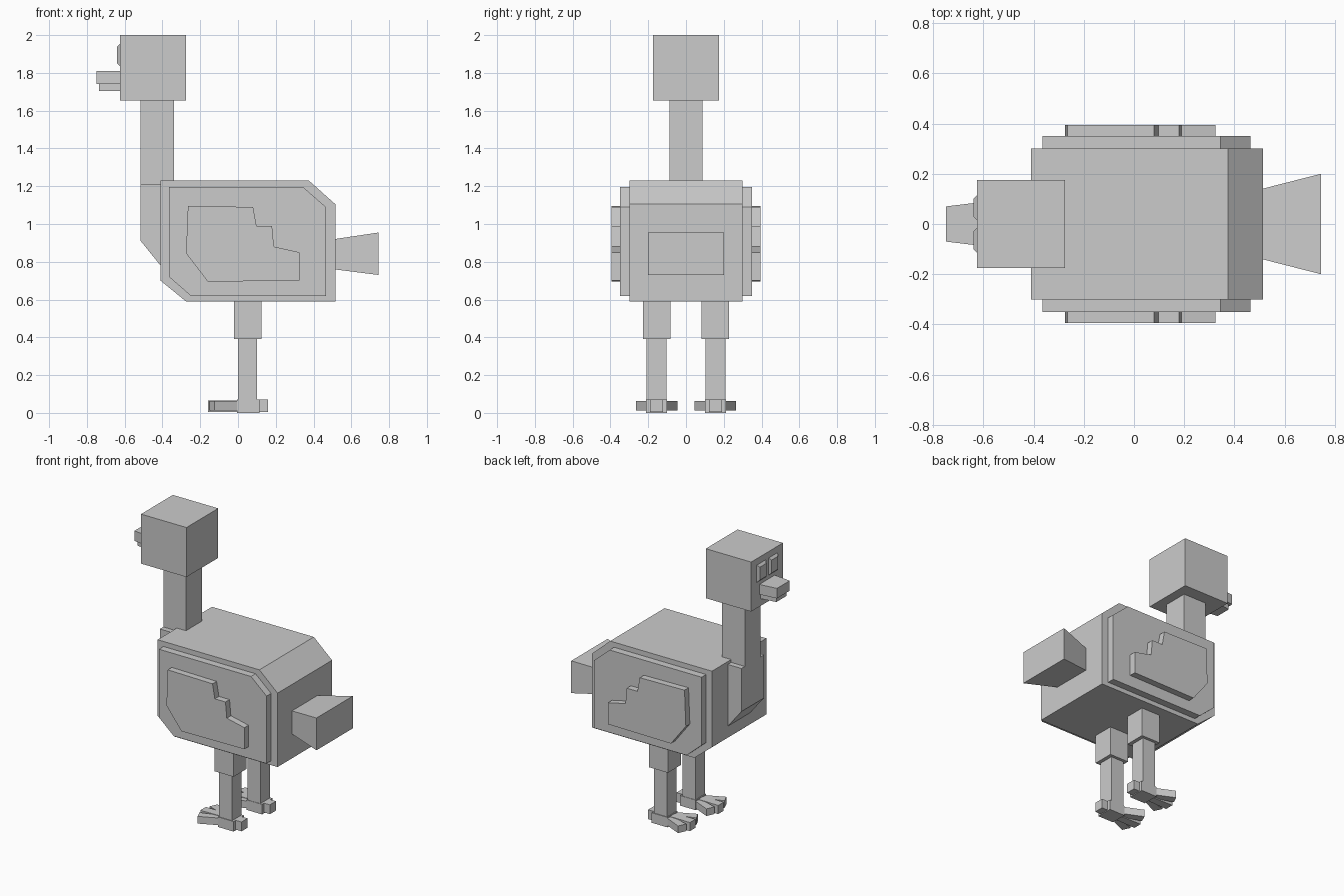
import bpy, bmesh

cube = bpy.data.objects.get("Cube")
if cube:
    bpy.data.objects.remove(cube, do_unlink=True)

grey = bpy.data.materials.new("plain grey")
grey.use_nodes = True
GREY = (0.6, 0.6, 0.6, 1)
grey.diffuse_color = GREY
grey.node_tree.nodes["Principled BSDF"].inputs["Base Color"].default_value = GREY


def loft(name, start, end):
    """Solid between two matching outlines."""
    bm = bmesh.new()
    a = [bm.verts.new(p) for p in start]
    b = [bm.verts.new(p) for p in end]
    bm.faces.new(a)
    bm.faces.new(b[::-1])
    for i in range(len(a)):
        j = (i + 1) % len(a)
        bm.faces.new((a[j], a[i], b[i], b[j]))
    bmesh.ops.recalc_face_normals(bm, faces=bm.faces)
    mesh = bpy.data.meshes.new(name)
    bm.to_mesh(mesh)
    bm.free()
    mesh.materials.append(grey)
    obj = bpy.data.objects.new(name, mesh)
    bpy.context.collection.objects.link(obj)
    return obj


def side_prism(name, outline, y0, y1):
    """Extrude an x-z outline across the body."""
    return loft(name, [(x, y0, z) for x, z in outline], [(x, y1, z) for x, z in outline])


def flat_prism(name, outline, z0, z1):
    """Extrude an x-y outline upward."""
    return loft(name, [(x, y, z0) for x, y in outline], [(x, y, z1) for x, y in outline])


def taper(name, x0, rect0, x1, rect1):
    """Block along x between two rectangles given as (y0, y1, z0, z1)."""
    def ring(x, r):
        return [(x, r[0], r[2]), (x, r[1], r[2]), (x, r[1], r[3]), (x, r[0], r[3])]
    return loft(name, ring(x0, rect0), ring(x1, rect1))


def box(name, x0, x1, y0, y1, z0, z1):
    return taper(name, x0, (y0, y1, z0, z1), x1, (y0, y1, z0, z1))


# Torso, neck, head and tail
side_prism("body", [(-.41, 1.23), (.375, 1.23), (.515, 1.105), (.515, .59),
                    (-.275, .59), (-.41, .70)], -.3, .3)
side_prism("chest", [(-.515, 1.21), (-.38, 1.21), (-.38, .78), (-.41, .78),
                     (-.515, .91)], -.125, .125)
box("neck", -.515, -.34, -.0875, .0875, 1.2, 1.66)
box("head", -.625, -.275, -.175, .175, 1.655, 2)
taper("upper_beak", -.625, (-.085, .085, 1.74, 1.81), -.75, (-.07, .07, 1.74, 1.81))
taper("lower_beak", -.625, (-.07, .07, 1.705, 1.74), -.735, (-.055, .055, 1.705, 1.74))
taper("tail", .51, (-.14, .14, .76, .92), .745, (-.2, .2, .73, .955))

panel = [(-.365, 1.195), (.345, 1.195), (.465, 1.09), (.465, .62), (-.25, .62), (-.365, .72)]
wing = [(-.265, 1.095), (.08, 1.09), (.098, .99), (.18, .99), (.19, .88),
        (.325, .85), (.325, .70), (-.16, .695), (-.275, .845)]

# Paired parts
for side, s in (("left", -1), ("right", 1)):
    side_prism(side + "_flank", panel, s * .29, s * .35)
    side_prism(side + "_wing", wing, s * .34, s * .395)
    taper(side + "_eye", -.625, (s * .015, s * .115, 1.835, 1.955),
          -.64, (s * .03, s * .1, 1.85, 1.94))

    # Leg and foot
    box(side + "_thigh", -.02, .125, s * .083, s * .228, .39, .6)
    box(side + "_shin", 0, .1, s * .103, s * .208, .05, .4)
    box(side + "_ankle", -.005, .115, s * .1, s * .213, 0, .07)
    box(side + "_back_toe", .11, .16, s * .123, s * .19, .005, .07)
    flat_prism(side + "_middle_toe", [(0, s * .13), (-.16, s * .125), (-.16, s * .187),
                                      (0, s * .183)], .005, .065)
    for part, d in (("inner", -1), ("outer", 1)):
        c = s * .156
        k = s * d
        flat_prism(f"{side}_{part}_toe", [(0, c + k * .053), (-.125, c + k * .11),
                                          (-.15, c + k * .055), (0, c + k * .01)], .012, .062)
